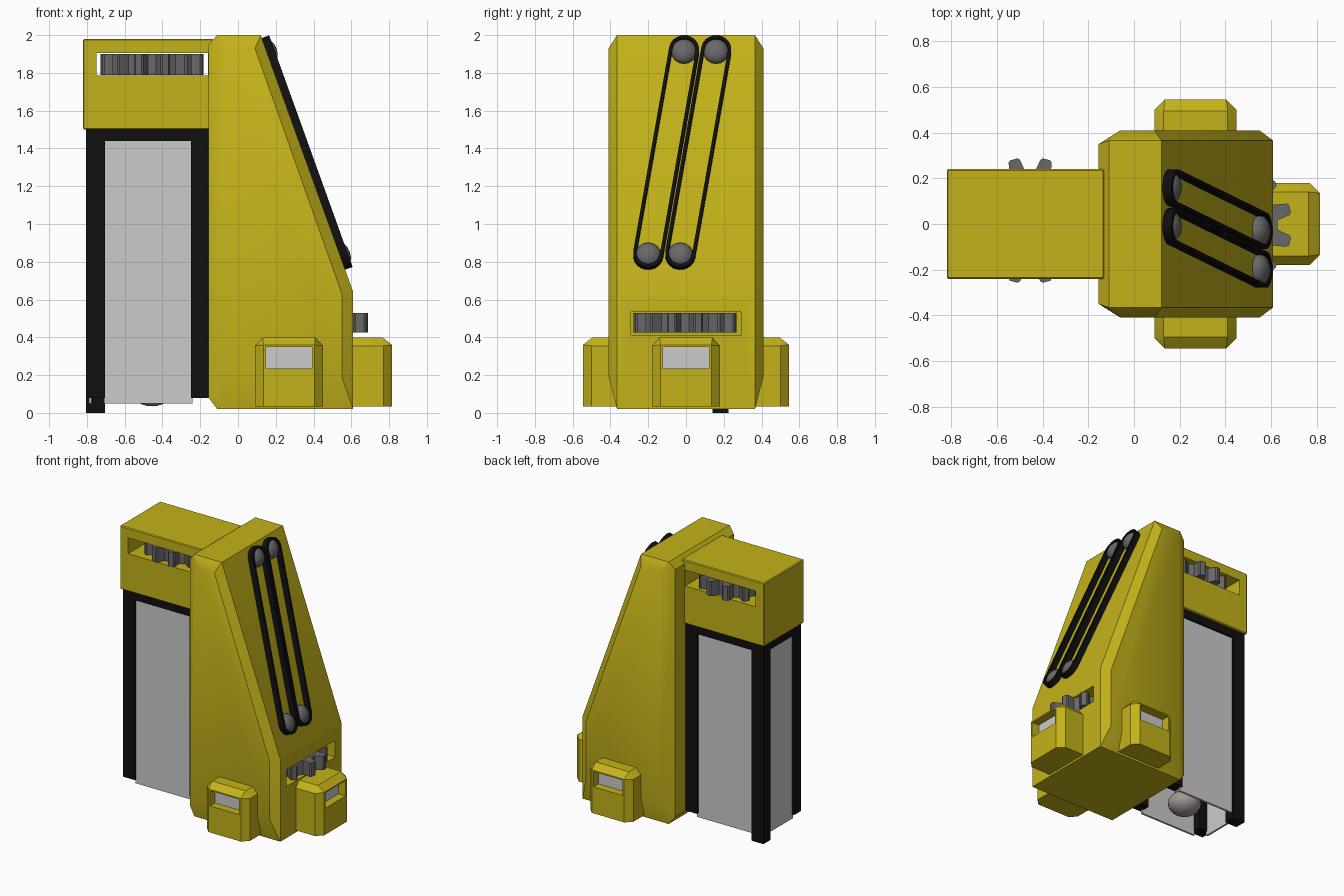
import bpy, bmesh, math
from mathutils import Matrix, Vector

if "Cube" in bpy.data.objects:
    bpy.data.objects.remove(bpy.data.objects["Cube"])


def material(name, r, g, b):
    m = bpy.data.materials.new(name)
    m.diffuse_color = (r, g, b, 1)
    m.use_nodes = True
    m.node_tree.nodes["Principled BSDF"].inputs["Base Color"].default_value = m.diffuse_color
    return m


YELLOW = material("yellow", 0.55, 0.45, 0.01)
BLACK = material("black", 0.005, 0.005, 0.005)
STEEL = material("steel", 0.14, 0.14, 0.14)
BRASS = material("bob_metal", 0.36, 0.31, 0.30)


def finish(name, bm, mat=None, smooth=None, matrix=None):
    bmesh.ops.recalc_face_normals(bm, faces=bm.faces)
    me = bpy.data.meshes.new(name)
    bm.to_mesh(me)
    bm.free()
    ob = bpy.data.objects.new(name, me)
    bpy.context.collection.objects.link(ob)
    if matrix is not None:
        me.transform(matrix)
    if mat:
        me.materials.append(mat)
    if smooth:
        shade(ob, smooth)
    return ob


def activate(ob):
    bpy.ops.object.select_all(action='DESELECT')
    ob.select_set(True)
    bpy.context.view_layer.objects.active = ob


def shade(ob, angle):
    activate(ob)
    bpy.ops.object.shade_smooth_by_angle(angle=math.radians(angle))


def box(name, x, y, z, mat=None, bevel=0, matrix=None):
    bm = bmesh.new()
    bmesh.ops.create_cube(bm, size=1)
    for v in bm.verts:
        v.co = [(a + b) / 2 + c * (b - a) for (a, b), c in zip((x, y, z), v.co)]
    if bevel:
        bmesh.ops.bevel(bm, geom=bm.edges[:], offset=bevel, segments=1, affect='EDGES')
    return finish(name, bm, mat, matrix=matrix)


def hull(name, half_points, mat, matrix=None):
    # convex solid from points given on one side, mirrored in y
    bm = bmesh.new()
    for x, y, z in half_points:
        bm.verts.new((x, y, z))
        bm.verts.new((x, -y, z))
    bmesh.ops.convex_hull(bm, input=bm.verts[:])
    bmesh.ops.dissolve_limit(bm, angle_limit=0.02, verts=bm.verts[:], edges=bm.edges[:])
    return finish(name, bm, mat, matrix=matrix)


def cut(ob, cutter):
    cutter.hide_render = True
    mod = ob.modifiers.new("cut", 'BOOLEAN')
    mod.object = cutter
    mod.solver = 'EXACT'
    activate(ob)
    bpy.ops.object.modifier_apply(modifier=mod.name)
    bpy.data.objects.remove(cutter)


def prism(name, outline, z0, z1, mat, smooth=None, matrix=None, hole=None):
    # extruded outline, optionally with a matching inner loop as a hole
    bm = bmesh.new()
    n = len(outline)
    loops = [[bm.verts.new((x, y, z)) for x, y in line]
             for line in ([outline, hole] if hole else [outline]) for z in (z0, z1)]
    pairs = [(0, 1)] + ([(2, 3), (0, 2), (1, 3)] if hole else [])
    for a, b in pairs:
        for i in range(n):
            j = (i + 1) % n
            bm.faces.new((loops[a][i], loops[a][j], loops[b][j], loops[b][i]))
    if not hole:
        bm.faces.new(loops[0])
        bm.faces.new(loops[1])
    return finish(name, bm, mat, smooth, matrix)


def ball(name, centre, radii, mat, seg=24, rings=12, matrix=None):
    bm = bmesh.new()
    bmesh.ops.create_uvsphere(bm, u_segments=seg, v_segments=rings, radius=1)
    for v in bm.verts:
        v.co = [c + r * k for c, r, k in zip(centre, radii, v.co)]
    return finish(name, bm, mat, 60, matrix)


# main sloped tower with chamfered edges
tower = hull("tower", [
    (-0.11, 0.365, 0.02), (0.61, 0.365, 0.02), (0.61, 0.365, 0.64),
    (0.12, 0.365, 2.0), (-0.11, 0.365, 2.0),
    (-0.155, 0.35, 0.08), (-0.155, 0.35, 1.95),
    (-0.06, 0.41, 0.19), (0.55, 0.41, 0.19), (0.55, 0.41, 0.63),
    (0.09, 0.41, 1.93), (-0.06, 0.41, 1.93)], YELLOW)
cut(tower, box("tower_slot", (0.12, 0.9), (-0.29, 0.29), (0.41, 0.535)))
shade(tower, 35)

# overhanging head with a slot right through
head = box("head", (-0.82, -0.13), (-0.24, 0.24), (1.5, 1.98), YELLOW, bevel=0.006)
cut(head, box("head_slot", (-0.75, -0.16), (-0.5, 0.5), (1.785, 1.905)))


# gear wheels lying flat in the slots
def gear(name, cx, cy, z0, z1, teeth=12, root=0.215, tip=0.278):
    pts = []
    for i in range(teeth):
        for off, r in ((-9.5, root), (-5.5, tip - 0.008), (-3.5, tip),
                       (3.5, tip), (5.5, tip - 0.008), (9.5, root)):
            a = math.radians(15 + i * 360 / teeth + off)
            pts.append((cx + r * math.cos(a), cy + r * math.sin(a)))
    prism(name, pts, z0, z1, STEEL)


gear("head_gear", -0.455, 0.015, 1.79, 1.90)
gear("tower_gear", 0.415, -0.005, 0.425, 0.53)

# case under the head: posts, top rails and thin panels
for label, s in (("front", -1), ("back", 1)):
    def ys(a, b):
        return tuple(sorted((s * a, s * b)))
    box(label + "_outer_post", (-0.805, -0.705), ys(0.14, 0.225),
        (0.0 if s > 0 else 0.08, 1.5), BLACK)
    box(label + "_inner_post", (-0.25, -0.15), ys(0.14, 0.225), (0.08, 1.5), BLACK)
    box(label + "_top_rail", (-0.71, -0.24), ys(0.18, 0.225), (1.44, 1.5), BLACK)
    box(label + "_panel", (-0.71, -0.24), ys(0.195, 0.21), (0.05, 1.45))
box("side_top_rail", (-0.805, -0.76), (-0.15, 0.15), (1.44, 1.5), BLACK)
box("side_panel", (-0.79, -0.775), (-0.15, 0.15), (0.05, 1.45))

# pendulum hanging inside the case
circle = [(-0.455 + 0.018 * math.cos(k * math.pi / 6), 0.018 * math.sin(k * math.pi / 6))
          for k in range(12)]
prism("pendulum_rod", circle, 0.15, 1.51, STEEL, 40)
ball("pendulum_bob", (-0.455, 0, 0.12), (0.115, 0.115, 0.085), BRASS)
ball("pendulum_collar", (-0.455, 0, 0.22), (0.07, 0.07, 0.05), BRASS)

# three hoods around the base, each with a recessed window
for label, x, y, turn in (("right", 0.815, 0, 0), ("front", 0.27, -0.545, -90),
                          ("back", 0.27, 0.545, 90)):
    m = Matrix.Translation((x, y, 0)) @ Matrix.Rotation(math.radians(turn), 4, 'Z')
    hood = hull(label + "_hood", [
        (0, 0.135, 0.035), (0, 0.135, 0.36), (-0.045, 0.18, 0.035), (-0.045, 0.18, 0.355),
        (-0.05, 0.14, 0.4), (-0.24, 0.14, 0.4), (-0.24, 0.18, 0.355), (-0.24, 0.18, 0.035)],
        YELLOW, m)
    cut(hood, box("window_cut", (-0.07, 0.1), (-0.122, 0.122), (0.235, 0.35), matrix=m))
    shade(hood, 35)
    box(label + "_window", (-0.075, -0.06), (-0.122, 0.122), (0.235, 0.35), matrix=m)

# belts and pulleys on the slope (local x = across, y = up the slope, z = outward)
up = Vector((-0.49, 0, 1.36)).normalized()
across = Vector((0, 1, 0))
out = across.cross(up)
slope = Matrix((across, up, out)).transposed().to_4x4()
slope.translation = (0.61, 0, 0.64)


def stadium(p, q, r, steps=10):
    d = q - p
    base = math.atan2(d.y, d.x)
    pts = []
    for c, start in ((q, base - math.pi / 2), (p, base + math.pi / 2)):
        for k in range(steps + 1):
            a = start + math.pi * k / steps
            pts.append((c.x + r * math.cos(a), c.y + r * math.sin(a)))
    return pts


for label, shift in (("first", 0.0), ("second", 0.17)):
    low = Vector((-0.20 + shift, 0.205))
    high = Vector((-0.01 + shift, 1.35))
    prism(label + "_belt", stadium(low, high, 0.08), -0.005, 0.042, BLACK, 30, slope,
          hole=stadium(low, high, 0.062))
    for place, c in (("lower", low), ("upper", high)):
        ball(f"{label}_{place}_pulley", (c.x, c.y, 0.01), (0.069, 0.069, 0.045),
             STEEL, 16, 8, slope)
